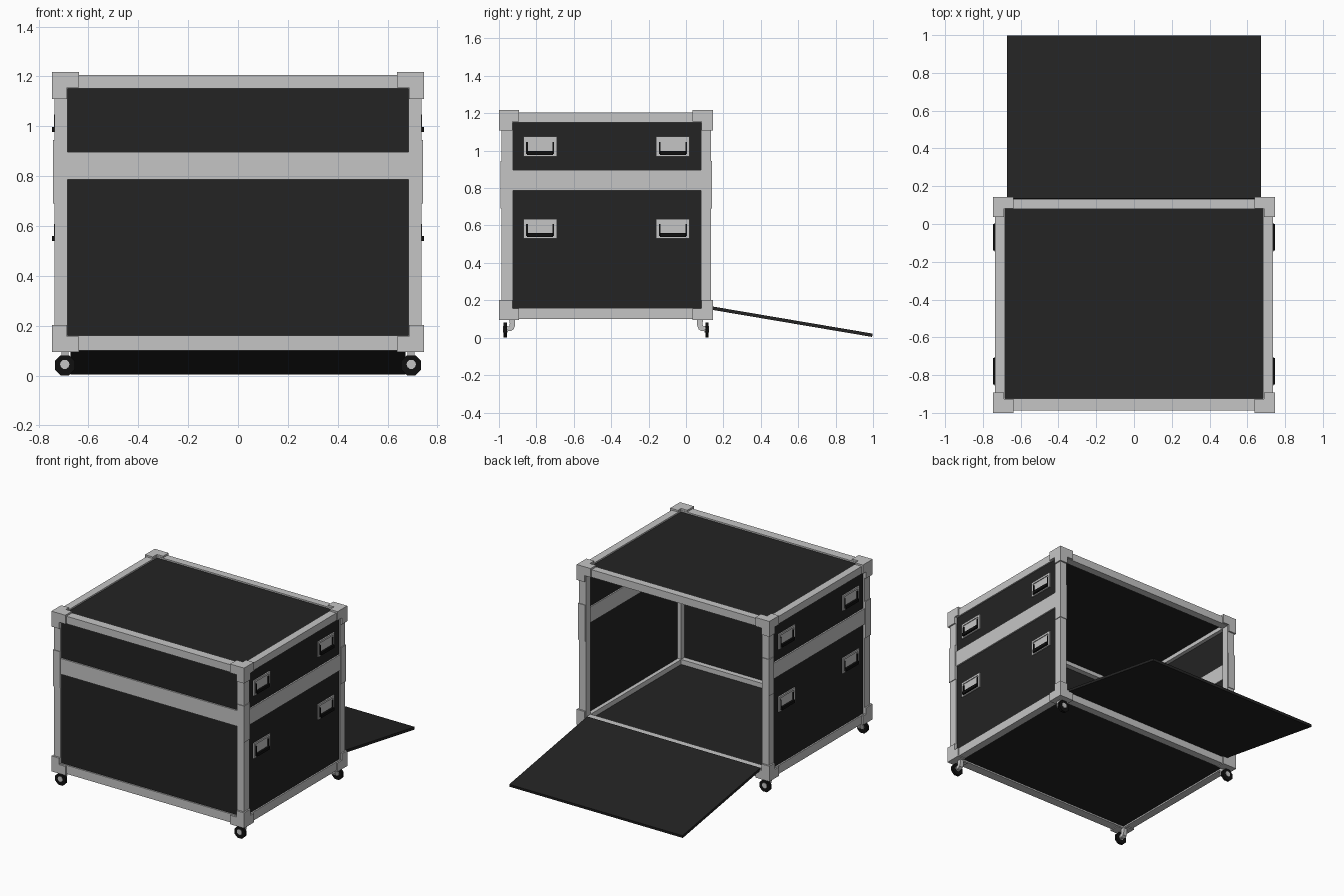
import bpy, bmesh, math
from mathutils import Matrix, Vector

if "Cube" in bpy.data.objects:
    bpy.data.objects.remove(bpy.data.objects["Cube"])


def mat(name, r, g, b):
    m = bpy.data.materials.new(name)
    m.diffuse_color = (r, g, b, 1)
    m.use_nodes = True
    m.node_tree.nodes["Principled BSDF"].inputs["Base Color"].default_value = m.diffuse_color
    return m


ALU = mat("brushed_aluminium", 0.56, 0.56, 0.56)
PANEL = mat("charcoal_laminate", 0.0168, 0.0168, 0.0168)
BLACK = mat("black_rubber", 0.005, 0.005, 0.005)


def finish(name, bm, material):
    bmesh.ops.recalc_face_normals(bm, faces=bm.faces)
    me = bpy.data.meshes.new(name)
    bm.to_mesh(me)
    bm.free()
    me.materials.append(material)
    ob = bpy.data.objects.new(name, me)
    bpy.context.collection.objects.link(ob)
    return ob


def add_box(bm, x0, x1, y0, y1, z0, z1):
    c = Vector(((x0 + x1) / 2, (y0 + y1) / 2, (z0 + z1) / 2))
    s = Matrix.Diagonal((abs(x1 - x0), abs(y1 - y0), abs(z1 - z0), 1))
    bmesh.ops.create_cube(bm, size=1, matrix=Matrix.Translation(c) @ s)


def boxes(name, material, items):
    bm = bmesh.new()
    for b in items:
        add_box(bm, *b)
    return finish(name, bm, material)


# case limits and extrusion width
X, Y0, Y1, Z0, Z1, W = 0.737, -0.987, 0.133, 0.10, 1.205, 0.053
LO, HI = 0.787, 0.897          # middle band
IX, IY0, IY1, IZ0, IZ1 = X - W, Y0 + W + 0.01, Y1 - W, Z0 + 0.06, Z1 - W

# frame bars along each axis
for label, y0, y1 in (("front", Y0, IY0), ("back", IY1, Y1)):
    for end, z0, z1 in (("lower", Z0, IZ0), ("upper", IZ1, Z1)):
        boxes(f"{label}_{end}_rail", ALU, [(-IX, IX, y0, y1, z0, z1)])
    boxes(f"{label}_posts", ALU,
          [(s * IX, s * X, y0, y1, Z0, Z1) for s in (-1, 1)])
for end, z0, z1 in (("lower", Z0, IZ0), ("upper", IZ1, Z1)):
    boxes(f"side_{end}_rails", ALU,
          [(s * IX, s * X, IY0, IY1, z0, z1) for s in (-1, 1)])

# middle band on the front and both sides (the back is open)
boxes("middle_band", ALU, [(-IX, IX, Y0, Y0 + 0.035, LO, HI)] +
      [(s * (X - 0.035), s * X, IY0, IY1, LO, HI) for s in (-1, 1)])

# recessed panels
D, T = 0.01, 0.016
for label, z0, z1 in (("lower", IZ0, LO), ("upper", HI, IZ1)):
    boxes(f"front_{label}_panel", PANEL, [(-IX, IX, Y0 + D, Y0 + D + T, z0, z1)])
    boxes(f"side_{label}_panels", PANEL,
          [(s * (X - D - T), s * (X - D), IY0, IY1, z0, z1) for s in (-1, 1)])
boxes("top_panel", PANEL, [(-IX, IX, IY0, IY1, Z1 - D - T, Z1 - D)])
boxes("floor_panel", PANEL, [(-IX, IX, IY0, IY1, Z0 + D, Z0 + D + T)])

# corner brackets: three short arms meeting at each corner
CX, CY0, CY1, CZ0, CZ1, L = 0.747, -1.0, 0.144, 0.094, 1.217, 0.108
items = []
for s in (-1, 1):
    for y, iy, dy in ((CY0, IY0 - 0.003, 1), (CY1, IY1 + 0.003, -1)):
        for z, iz, dz in ((CZ0, IZ0 - 0.003, 1), (CZ1, IZ1 + 0.003, -1)):
            x, ix = s * CX, s * (IX + 0.003)
            items += [(x, x - s * L, y, iy, z, iz),
                      (x, ix, y, y + dy * L, z, iz),
                      (x, ix, y, iy, z, z + dz * L)]
boxes("corner_brackets", ALU, items)

# sleeves wrapping the posts at the band
boxes("post_sleeves", ALU, [
    (s * (IX + 0.003), s * (X + 0.005), a, b, 0.69, 0.945)
    for s in (-1, 1)
    for a, b in ((Y0 - 0.005, IY0 - 0.003), (IY1 + 0.003, Y1 + 0.005))])

# recessed side handles: tray, raised rim and drop bar
P = X - D
for level, zc in (("upper", 1.022), ("lower", 0.583)):
    trays, bars = [], []
    for s in (-1, 1):
        for yc in (-0.78, -0.07):
            h, v, r = 0.09, 0.053, 0.014
            o = s * (P + 0.009)
            i = s * (P - 0.001)
            trays += [(i, s * (P + 0.003), yc - h, yc + h, zc - v, zc + v),
                      (i, o, yc - h, yc + h, zc + v - r, zc + v),
                      (i, o, yc - h, yc + h, zc - v, zc - v + r / 2),
                      (i, o, yc - h, yc - h + r, zc - v, zc + v),
                      (i, o, yc + h - r, yc + h, zc - v, zc + v)]
            bars.append((s * (P + 0.006), s * 0.747, yc - 0.07, yc + 0.07,
                         zc - 0.044, zc - 0.024))
            for e in (-1, 1):
                bars.append((s * (P + 0.002), s * (P + 0.011), yc + e * 0.066,
                             yc + e * 0.075, zc - 0.04, zc + 0.025))
    boxes(f"{level}_handle_trays", ALU, trays)
    boxes(f"{level}_handle_bars", BLACK, bars)

# back door folded down as a ramp
bm = bmesh.new()
ya, za, yb, zb, t = 0.135, 0.168, 0.998, 0.022, 0.018
length, ang = math.hypot(yb - ya, zb - za), math.atan2(zb - za, yb - ya)
add_box(bm, -0.672, 0.672, 0, length, -t, 0)
bmesh.ops.transform(bm, verts=bm.verts,
                    matrix=Matrix.Translation((0, ya, za)) @ Matrix.Rotation(ang, 4, 'X'))
finish("ramp_door", bm, PANEL)


def cylinder(bm, x, y, z, r, depth, sides):
    turn = Matrix.Rotation(math.pi / 2, 4, 'X') @ Matrix.Rotation(math.pi / sides, 4, 'Z')
    bmesh.ops.create_cone(bm, cap_ends=True, segments=sides, radius1=r, radius2=r,
                          depth=depth, matrix=Matrix.Translation((x, y, z)) @ turn)


# casters: eight-sided tyre, pale hub and curved fork on the inner side
tyres, hubs, forks = bmesh.new(), bmesh.new(), bmesh.new()
profile = [(0.0, 0.034), (0.0, 0.058), (0.013, 0.062), (0.016, 0.075), (0.012, 0.098),
           (0.044, 0.098), (0.044, 0.065), (0.036, 0.045), (0.022, 0.036)]
for s in (-1, 1):
    for yw, d in ((-0.966, 1), (0.112, -1)):
        cylinder(tyres, s * 0.695, yw, 0.041, 0.0435, 0.018, 8)
        cylinder(hubs, s * 0.695, yw, 0.045, 0.019, 0.024, 10)
        lo = [forks.verts.new((s * 0.695 - 0.014, yw + d * (0.008 + a), b)) for a, b in profile]
        hi = [forks.verts.new((s * 0.695 + 0.014, yw + d * (0.008 + a), b)) for a, b in profile]
        forks.faces.new(lo)
        forks.faces.new(hi[::-1])
        for k in range(len(lo)):
            n = (k + 1) % len(lo)
            forks.faces.new((lo[k], hi[k], hi[n], lo[n]))
finish("caster_tyres", tyres, BLACK)
finish("caster_hubs", hubs, ALU)
finish("caster_forks", forks, ALU)
